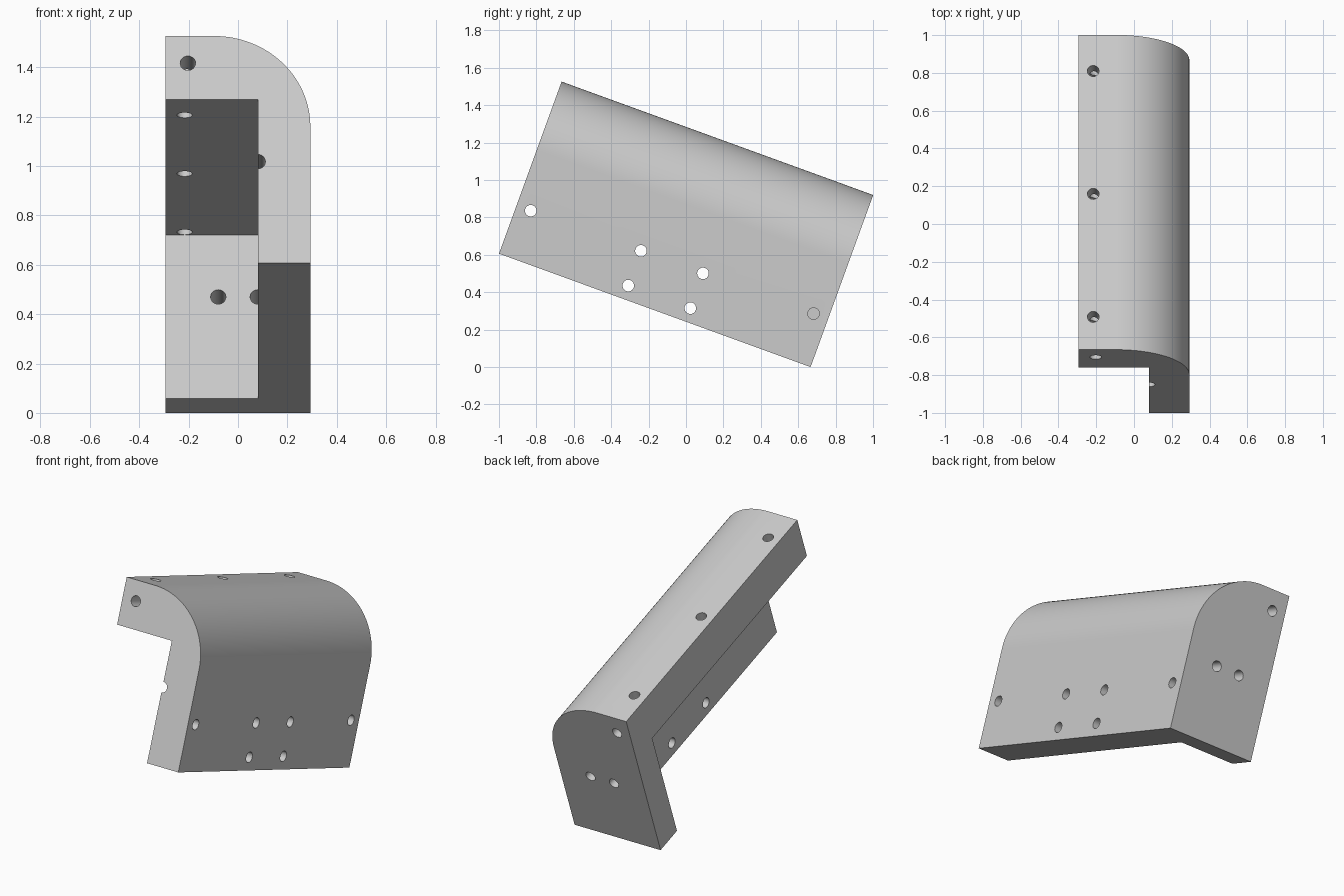
import bpy, bmesh, math
from mathutils import Matrix, Vector

if "Cube" in bpy.data.objects:
    bpy.data.objects.remove(bpy.data.objects["Cube"], do_unlink=True)

# Block measured along its own axes: x across, y along its length, z up
HALF, LENGTH, HEIGHT, ROUND = 0.293, 1.773, 0.979, 0.39
WALL_X, PLATE_Z, END_Y = 0.08, 0.705, 1.603
DRILL = 0.031

grey = bpy.data.materials.new("light grey")
grey.use_nodes = True
colour = (0.6, 0.6, 0.6, 1)
grey.diffuse_color = colour
grey.node_tree.nodes["Principled BSDF"].inputs["Base Color"].default_value = colour


def mesh_object(name, bm):
    bmesh.ops.recalc_face_normals(bm, faces=bm.faces)
    mesh = bpy.data.meshes.new(name)
    bm.to_mesh(mesh)
    bm.free()
    obj = bpy.data.objects.new(name, mesh)
    bpy.context.collection.objects.link(obj)
    return obj


def box(name, lo, hi):
    bm = bmesh.new()
    lo, hi = Vector(lo), Vector(hi)
    bmesh.ops.create_cube(bm, size=1, matrix=Matrix.Translation((lo + hi) / 2)
                          @ Matrix.Diagonal((*(hi - lo), 1)))
    return mesh_object(name, bm)


def drill(start, end):
    start, end = Vector(start), Vector(end)
    axis = end - start
    bm = bmesh.new()
    turn = axis.to_track_quat("Z", "Y").to_matrix().to_4x4()
    bmesh.ops.create_cone(bm, cap_ends=True, segments=24, radius1=DRILL, radius2=DRILL,
                          depth=axis.length,
                          matrix=Matrix.Translation((start + end) / 2) @ turn)
    return mesh_object("drill_cutter", bm)


def cut(target, cutter):
    cutter.hide_render = True
    mod = target.modifiers.new("cut", "BOOLEAN")
    mod.operation, mod.solver, mod.object = "DIFFERENCE", "EXACT", cutter
    bpy.context.view_layer.update()
    graph = bpy.context.evaluated_depsgraph_get()
    result = bpy.data.meshes.new_from_object(target.evaluated_get(graph))
    target.modifiers.clear()
    target.data = result
    bpy.data.objects.remove(cutter, do_unlink=True)


# Solid block with one long rounded edge
outline = [(-HALF, 0), (HALF, 0)]
for i in range(33):
    a = math.pi / 2 * i / 32
    outline.append((HALF - ROUND + ROUND * math.cos(a), HEIGHT - ROUND + ROUND * math.sin(a)))
outline.append((-HALF, HEIGHT))
bm = bmesh.new()
face = bm.faces.new([bm.verts.new((x, 0, z)) for x, z in outline])
ext = bmesh.ops.extrude_face_region(bm, geom=[face])
bmesh.ops.translate(bm, vec=(0, LENGTH, 0),
                    verts=[v for v in ext["geom"] if isinstance(v, bmesh.types.BMVert)])
bracket = mesh_object("corner_bracket", bm)
bracket.data.materials.append(grey)

# Hollow it to a top plate, a side wall and an end plate
cut(bracket, box("hollow_cutter", (-1, -1, -1), (WALL_X, END_Y, PLATE_Z)))

# Holes through the side wall, and a blind one into the end plate
for y, z in [(0.081, 0.274), (0.708, 0.076), (0.708, 0.274), (1.061, 0.076), (1.061, 0.274)]:
    cut(bracket, drill((0, y, z), (0.5, y, z)))
cut(bracket, drill((-0.1, 1.69, 0.274), (0.5, 1.69, 0.274)))

# Holes through the top plate
for y in (0.185, 0.878, 1.57):
    cut(bracket, drill((-0.216, y, 0.6), (-0.216, y, 1.1)))

# Holes along the length; the one on the wall face leaves a groove
for x, z in [(-0.203, 0.862), (-0.08, 0.438), (WALL_X, 0.438)]:
    cut(bracket, drill((x, -0.1, z), (x, LENGTH + 0.1, z)))

# Tip the part forward so that it rests on its rear lower edge
bracket.data.transform(Matrix.Translation((0, -1, LENGTH * math.sin(math.radians(20))))
                       @ Matrix.Rotation(math.radians(-20), 4, "X"))

bpy.ops.object.select_all(action="DESELECT")
bracket.select_set(True)
bpy.context.view_layer.objects.active = bracket
bpy.ops.object.shade_smooth_by_angle(angle=math.radians(30))
